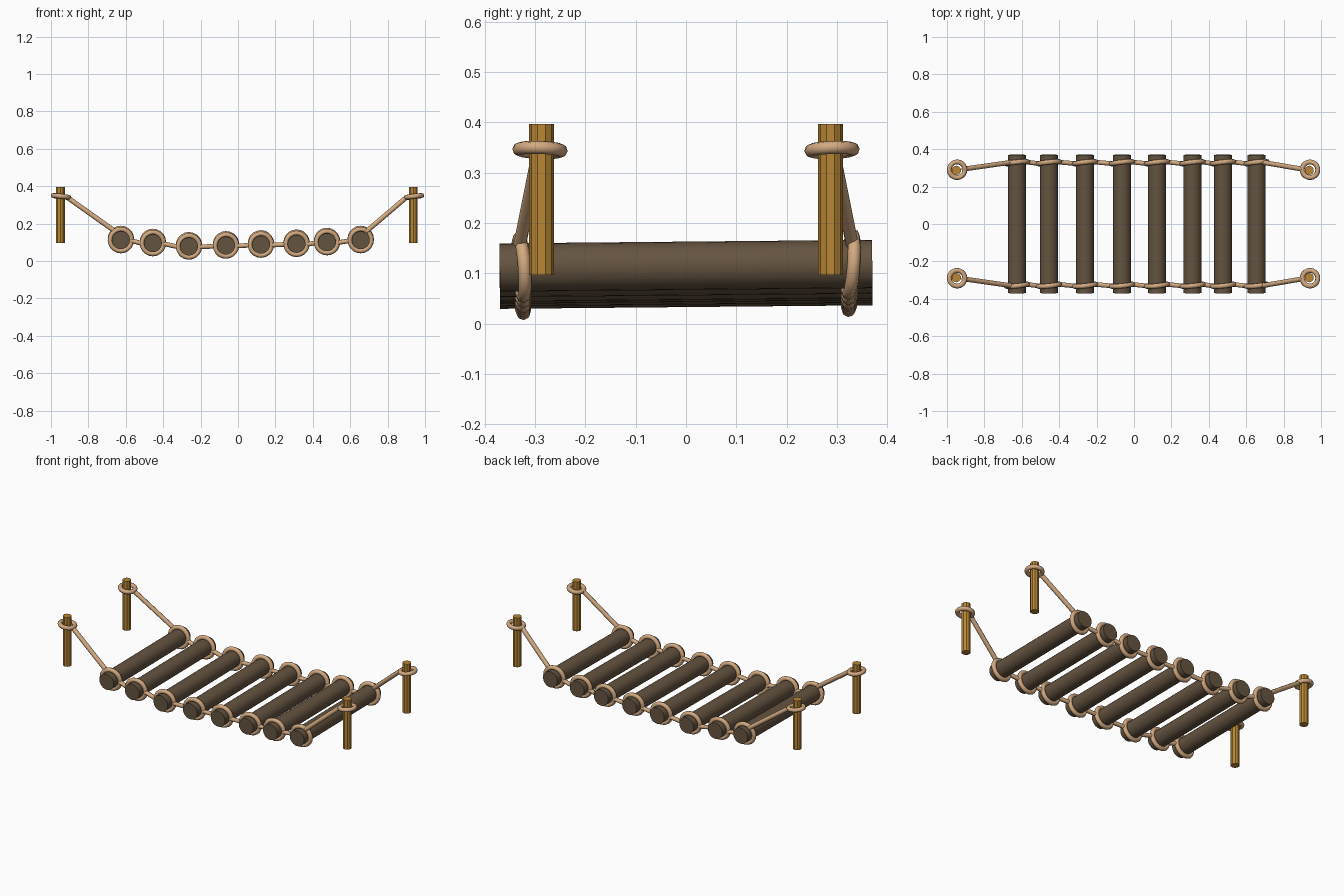
import bpy, math
from mathutils import Vector, Euler

if "Cube" in bpy.data.objects:
    bpy.data.objects.remove(bpy.data.objects["Cube"])


def material(name, rgb):
    m = bpy.data.materials.new(name)
    m.diffuse_color = (*rgb, 1)
    m.use_nodes = True
    m.node_tree.nodes["Principled BSDF"].inputs["Base Color"].default_value = m.diffuse_color
    return m


BARK = material("dark_wood", (0.13, 0.088, 0.052))
ROPE = material("rope", (0.65, 0.40, 0.22))
STAKE = material("post_wood", (0.48, 0.24, 0.035))


def finish(name, mat, smooth=True):
    o = bpy.context.object
    o.name = name
    o.data.materials.append(mat)
    if smooth:
        bpy.ops.object.shade_smooth_by_angle(angle=math.radians(50))
    return o


def rod(name, a, b, r, sides, mat, smooth=True):
    a, b = Vector(a), Vector(b)
    d = b - a
    bpy.ops.mesh.primitive_cylinder_add(
        vertices=sides, radius=r, depth=d.length, location=(a + b) / 2,
        rotation=d.to_track_quat('Z', 'Y').to_euler())
    return finish(name, mat, smooth)


def ring(name, loc, rot, major, minor):
    bpy.ops.mesh.primitive_torus_add(
        major_segments=20, minor_segments=8, major_radius=major,
        minor_radius=minor, location=loc,
        rotation=[math.radians(v) for v in rot])
    return finish(name, ROPE)


# Log centres (x, z) along the sagging span
logs = [(-0.626, 0.115), (-0.455, 0.099), (-0.262, 0.081), (-0.064, 0.086),
        (0.123, 0.091), (0.313, 0.095), (0.476, 0.104), (0.656, 0.115)]
TILT = 0.0035 / 0.37
R = 0.013

# Logs
for i, (x, z) in enumerate(logs):
    rod(f"log_{i+1}", (x, -0.37, z - 0.0035), (x, 0.37, z + 0.0035),
        0.048, 24, BARK)

for s, side in ((-1, "front"), (1, "back")):
    y = 0.327 * s
    # Rope loops around each log
    for i, (x, z) in enumerate(logs):
        ring(f"{side}_log_loop_{i+1}", (x, y, z + TILT * y),
             (90 + 4 * (1 if s < 0 else -1), 0, 6), 0.058, R)

    # Rope spans between neighbouring loops
    for i in range(len(logs) - 1):
        (x0, z0), (x1, z1) = logs[i], logs[i + 1]
        rod(f"{side}_rope_{i+1}", (x0 + 0.055, y + 0.004, z0 - 0.006),
            (x1 - 0.055, y - 0.004, z1 - 0.006), R * 0.95, 8, ROPE)

    # Posts, their loops and the end ropes
    for px, lx, end in ((-0.950, -0.626, "left"), (0.937, 0.656, "right")):
        e = -1 if px < 0 else 1
        rod(f"{side}_{end}_post", (px, 0.287 * s, 0.097), (px, 0.287 * s, 0.397),
            0.025, 10, STAKE, False)
        ring(f"{side}_{end}_post_loop", (px + 0.004, 0.29 * s, 0.345),
             (2 * s, -7 * e, 0), 0.042, R)
        rod(f"{side}_{end}_end_rope", (px - 0.035 * e, 0.293 * s, 0.342),
            (lx + 0.03 * e, 0.33 * s, 0.158), R, 8, ROPE)
